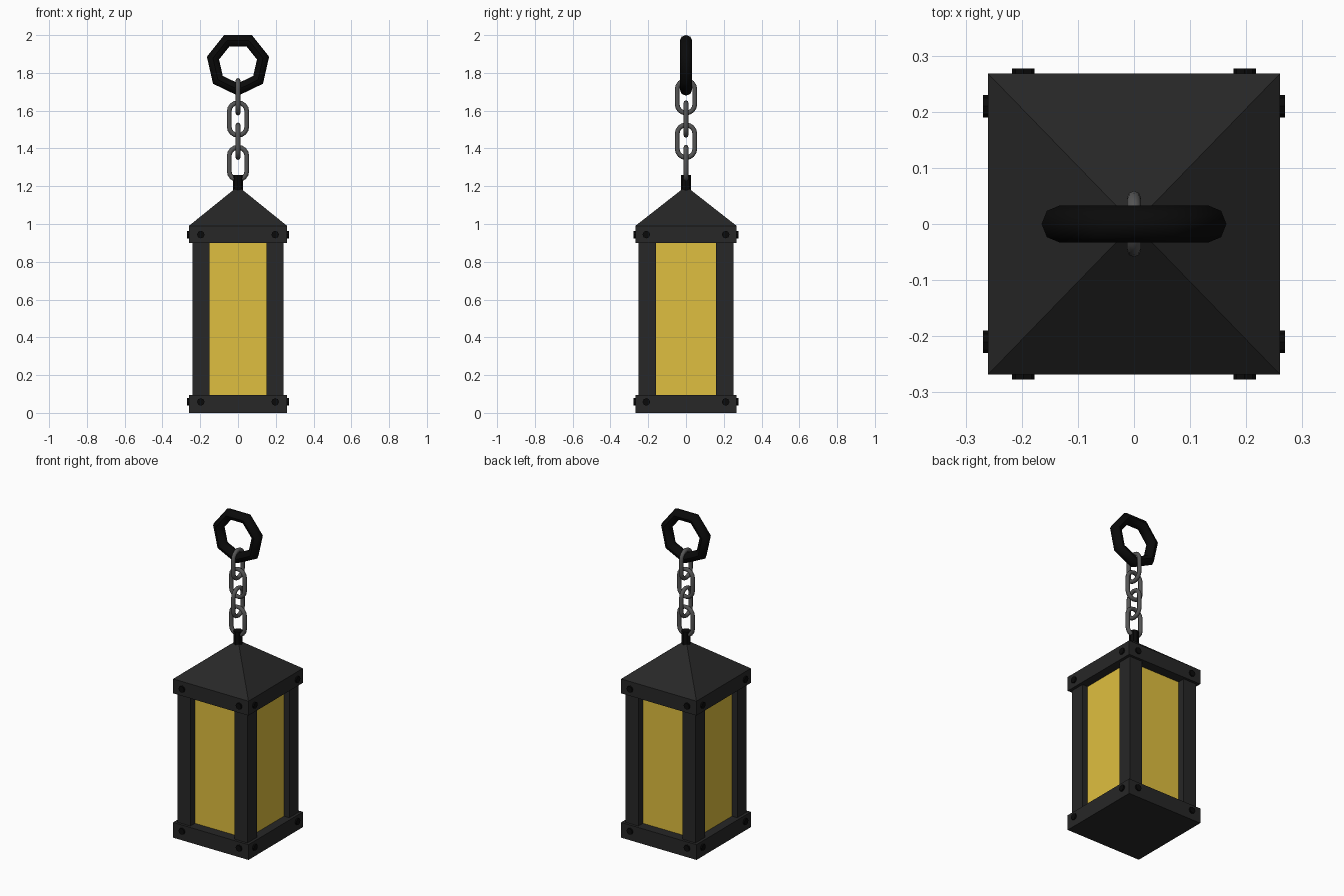
import bpy, math
from math import pi, cos, sin

if "Cube" in bpy.data.objects:
    bpy.data.objects.remove(bpy.data.objects["Cube"])


def material(name, r, g, b):
    m = bpy.data.materials.new(name)
    m.diffuse_color = (r, g, b, 1)
    m.use_nodes = True
    m.node_tree.nodes["Principled BSDF"].inputs["Base Color"].default_value = m.diffuse_color
    return m


IRON = material("dark_iron", 0.02, 0.02, 0.02)
BLACK = material("black_iron", 0.003, 0.003, 0.003)
STEEL = material("chain_steel", 0.09, 0.09, 0.09)
GLASS = material("amber_glass", 0.74, 0.52, 0.05)


def finish(ob, name, mat):
    ob.name = name
    ob.data.materials.clear()
    ob.data.materials.append(mat)
    return ob


def box(name, x0, x1, y0, y1, z0, z1, mat):
    bpy.ops.mesh.primitive_cube_add(size=1, location=((x0 + x1) / 2, (y0 + y1) / 2, (z0 + z1) / 2))
    ob = bpy.context.object
    ob.scale = (x1 - x0, y1 - y0, z1 - z0)
    return finish(ob, name, mat)


def cylinder(name, radius, depth, loc, rot, mat, sides=8):
    bpy.ops.mesh.primitive_cylinder_add(vertices=sides, radius=radius, depth=depth, location=loc, rotation=rot)
    return finish(bpy.context.object, name, mat)


HX, HY = 0.26, 0.268   # half width and half depth of the bands

# Base and top bands
box("base_band", -HX, HX, -HY, HY, 0, 0.095, IRON)
box("top_band", -HX, HX, -HY, HY, 0.90, 0.99, IRON)

# Recessed glass between four corner posts
box("glass", -0.205, 0.205, -0.207, 0.207, 0.09, 0.905, GLASS)
for sx in (-1, 1):
    for sy in (-1, 1):
        xs = sorted((sx * 0.152, sx * 0.242))
        ys = sorted((sy * 0.16, sy * 0.252))
        box("corner_post", *xs, *ys, 0.09, 0.905, IRON)

# Pyramid roof
verts = [(-HX, -HY, 0.99), (HX, -HY, 0.99), (HX, HY, 0.99), (-HX, HY, 0.99), (0, 0, 1.20)]
faces = [(3, 2, 1, 0), (0, 1, 4), (1, 2, 4), (2, 3, 4), (3, 0, 4)]
mesh = bpy.data.meshes.new("roof")
mesh.from_pydata(verts, [], faces)
roof = bpy.data.objects.new("roof", mesh)
bpy.context.collection.objects.link(roof)
finish(roof, "roof", IRON)

# Rivets near the corners of both bands, on all four sides
for z in (0.058, 0.944):
    for a in (-1, 1):
        for b in (-1, 1):
            cylinder("rivet", 0.02, 0.03, (a * 0.197, b * (HY - 0.006), z), (pi / 2, 0, 0), BLACK)
            cylinder("rivet", 0.02, 0.03, (a * (HX - 0.006), b * 0.21, z), (0, pi / 2, 0), BLACK)

# Stud on the roof peak
cylinder("roof_stud", 0.027, 0.10, (0, 0, 1.21), (0, 0, 0), BLACK)


# Chain of stadium-shaped links, alternating direction
def link(z, turn):
    r, straight, steps = 0.0465, 0.04, 8
    pts = []
    for half in (0, 1):
        for i in range(steps + 1):
            t = pi * (half + i / steps)
            pts.append((r * cos(t), 0, r * sin(t) + straight * (1 - 2 * half)))
    cu = bpy.data.curves.new("chain_link", 'CURVE')
    cu.dimensions = '3D'
    cu.bevel_depth = 0.0125
    cu.bevel_resolution = 2
    sp = cu.splines.new('POLY')
    sp.points.add(len(pts) - 1)
    for p, co in zip(sp.points, pts):
        p.co = (*co, 1)
    sp.use_cyclic_u = True
    ob = bpy.data.objects.new("chain_link", cu)
    bpy.context.collection.objects.link(ob)
    ob.location = (0, 0, z)
    ob.rotation_euler = (0, 0, turn)
    bpy.ops.object.select_all(action='DESELECT')
    ob.select_set(True)
    bpy.context.view_layer.objects.active = ob
    bpy.ops.object.convert(target='MESH')
    bpy.ops.object.shade_smooth_by_angle(angle=math.radians(50))
    finish(bpy.context.object, "chain_link", STEEL)


for i in range(4):
    link(1.32 + i * 0.118, (i % 2) * pi / 2)

# Seven-sided hanging ring, one corner pointing down
bpy.ops.mesh.primitive_torus_add(major_segments=7, minor_segments=8, major_radius=0.136, minor_radius=0.033,
                                 location=(0, 0, 1.848))
ring = finish(bpy.context.object, "hanging_ring", BLACK)
ring.rotation_euler = (pi / 2, pi / 2, 0)
bpy.ops.object.shade_smooth_by_angle(angle=math.radians(48))
